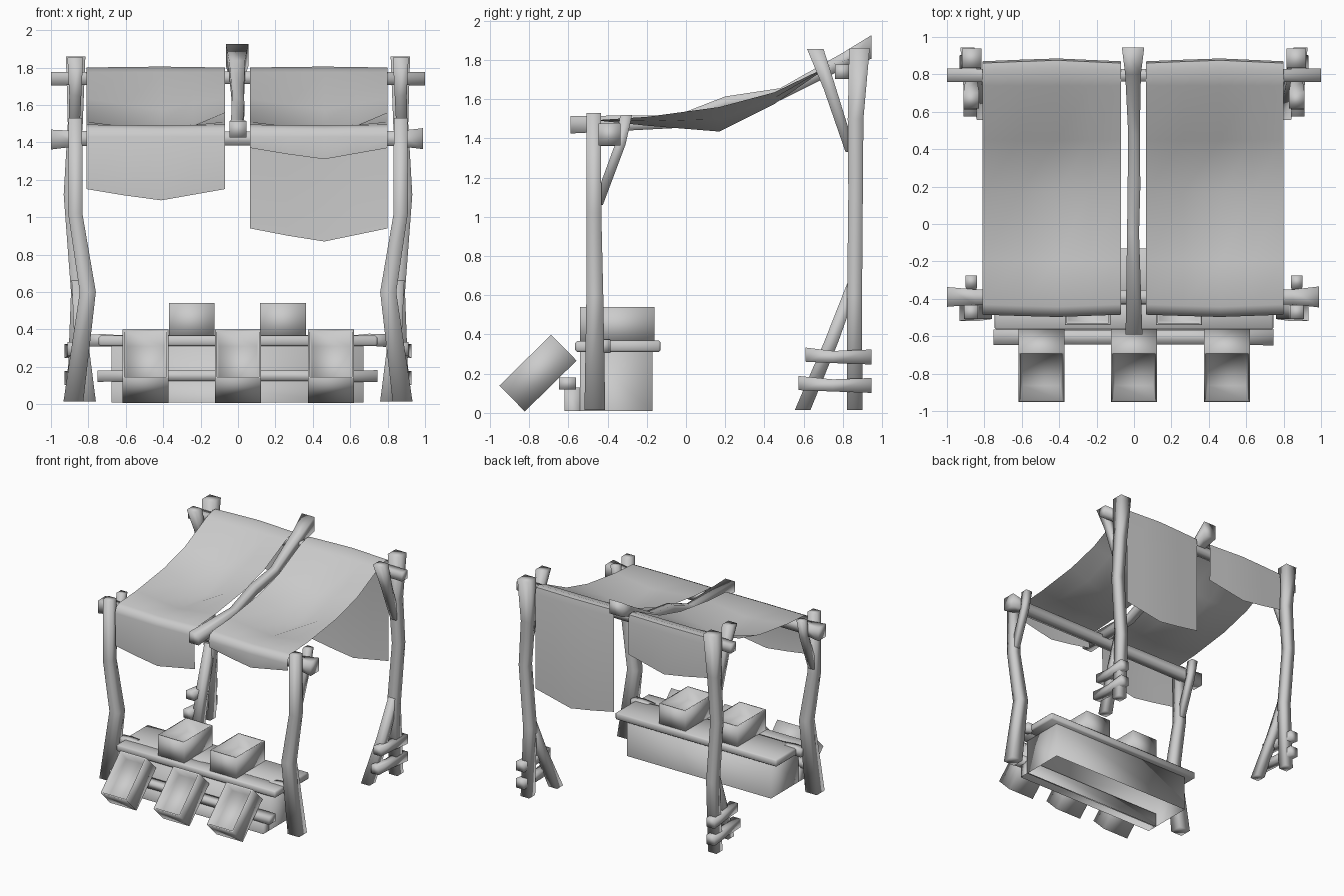
import bpy, bmesh, math
from mathutils import Vector, Matrix

if "Cube" in bpy.data.objects:
    bpy.data.objects.remove(bpy.data.objects["Cube"])


def finish(name, bm, smooth=100):
    bmesh.ops.recalc_face_normals(bm, faces=bm.faces)
    me = bpy.data.meshes.new(name)
    bm.to_mesh(me)
    bm.free()
    ob = bpy.data.objects.new(name, me)
    bpy.context.collection.objects.link(ob)
    bpy.ops.object.select_all(action='DESELECT')
    ob.select_set(True)
    bpy.context.view_layer.objects.active = ob
    bpy.ops.object.shade_smooth_by_angle(angle=math.radians(smooth))
    return ob


def log(name, pts, axis, mirror=1, squash=1.0):
    """Rough four-sided timber: rings (x, y, z, half width) flat to the given axis."""
    bm = bmesh.new()
    a, b = [i for i in range(3) if i != axis]
    rings = []
    for x, y, z, r in pts:
        ring = []
        for u, w in ((-1, -1), (1, -1), (1, 1), (-1, 1)):
            v = Vector((x * mirror, y, z))
            v[a] += r * u
            v[b] += r * w * squash
            ring.append(bm.verts.new(v))
        rings.append(ring)
    for p, q in zip(rings, rings[1:]):
        for k in range(4):
            bm.faces.new((p[k], p[(k + 1) % 4], q[(k + 1) % 4], q[k]))
    bm.faces.new(rings[0])
    bm.faces.new(rings[-1])
    return finish(name, bm)


def box(name, x0, x1, y0, y1, z0, z1, bevel=0.0, open_bottom=False):
    bm = bmesh.new()
    bmesh.ops.create_cube(bm, size=1)
    for v in bm.verts:
        v.co = Vector(((x0 + x1) / 2 + v.co.x * (x1 - x0), (y0 + y1) / 2 + v.co.y * (y1 - y0),
                       (z0 + z1) / 2 + v.co.z * (z1 - z0)))
    if open_bottom:
        bmesh.ops.delete(bm, geom=[f for f in bm.faces if f.normal.z < -0.5], context='FACES')
    if bevel:
        bmesh.ops.bevel(bm, geom=bm.edges[:], offset=bevel, segments=1, affect='EDGES')
    return finish(name, bm)


def crate(name, loc, tilt=0.0, size=(0.245, 0.37, 0.185)):
    """Open box with a thin rim and a hollow."""
    bm = bmesh.new()
    bmesh.ops.create_cube(bm, size=1)
    bmesh.ops.scale(bm, vec=size, verts=bm.verts)
    top = max(bm.faces, key=lambda f: f.calc_center_median().z)
    bmesh.ops.inset_region(bm, faces=[top], thickness=0.015)
    r = bmesh.ops.extrude_discrete_faces(bm, faces=[top])
    for v in r['faces'][0].verts:
        v.co.z -= 0.10
        v.co.x *= 0.92
        v.co.y *= 0.92
    bm.transform(Matrix.Translation(loc) @ Matrix.Rotation(tilt, 4, 'X'))
    return finish(name, bm)


def awning(name, x0, x1, front_z, back_z):
    """Sagging cloth sheet; rows are (y, edge z, middle z)."""
    rows = [(-0.475, front_z, front_z - 0.06), (-0.485, 1.43, 1.43), (-0.47, 1.475, 1.47),
            (-0.43, 1.495, 1.49), (-0.2, 1.51, 1.465), (0.17, 1.56, 1.435), (0.45, 1.635, 1.575),
            (0.74, 1.775, 1.775), (0.82, 1.80, 1.805), (0.86, 1.795, 1.80), (0.87, 1.74, 1.745),
            (0.865, back_z, back_z - 0.07)]
    bm = bmesh.new()
    grid = []
    for y, ze, zm in rows:
        bulge = 0.015 if y > 0.8 else (-0.012 if y < -0.4 else 0)
        grid.append([bm.verts.new((x0 + (x1 - x0) * t, y + bulge * w, ze + (zm - ze) * w))
                     for t, w in ((0, 0), (0.27, 0.55), (0.54, 1), (0.77, 0.5), (1, 0))])
    for p, q in zip(grid, grid[1:]):
        for k in range(4):
            bm.faces.new((p[k], p[k + 1], q[k + 1], q[k]))
    return finish(name, bm, 60)


# Posts, braces and ties on both sides
for side, s in (("left", -1), ("right", 1)):
    log(f"front_post_{side}", [(.88, -.465, .015, .053), (.803, -.465, .60, .043),
                               (.87, -.47, 1.02, .038), (.87, -.47, 1.53, .037)], 2, s)
    log(f"front_brace_{side}", [(.87, -.45, 1.06, .026), (.87, -.335, 1.37, .027),
                                (.87, -.305, 1.52, .03)], 2, s)
    log(f"back_post_{side}", [(.875, .86, .015, .04), (.855, .86, .60, .038), (.895, .865, 1.12, .037),
                              (.87, .865, 1.50, .040), (.868, .885, 1.86, .052)], 2, s)
    log(f"back_top_brace_{side}", [(.88, .84, 1.33, .026), (.87, .735, 1.65, .032),
                                   (.87, .66, 1.855, .042)], 2, s)
    log(f"back_foot_brace_{side}", [(.80, .595, .015, .04), (.84, .74, .36, .036),
                                    (.86, .86, .68, .03)], 2, s)
    for i, z in enumerate((.14, .285)):
        log(f"tie_{side}_{i}", [(.875, .575 + i * .035, z + .012, .036), (.882, .75, z, .031),
                                (.89, .945, z, .038)], 1, s)

# Cross beams and the central ridge pole
log("front_beam", [(-1, -.39, 1.415, .053), (-.85, -.39, 1.42, .04), (0, -.39, 1.42, .037),
                   (.85, -.39, 1.42, .04), (.99, -.39, 1.42, .056)], 0)
log("back_beam", [(-1, .795, 1.74, .036), (-.5, .795, 1.745, .033), (.5, .795, 1.745, .033),
                  (1, .795, 1.74, .036)], 0)
log("ridge_pole", [(0, -.59, 1.47, .045), (-.005, -.05, 1.485, .032), (0, .2, 1.58, .034),
                   (0, .48, 1.625, .031), (-.005, .8, 1.795, .042), (-.005, .945, 1.866, .06)], 1)

# Cloth roof halves with hanging flaps
awning("left_awning", -.81, -.07, 1.15, 1.46)
awning("right_awning", .065, .80, 1.37, .94)

# Counter
box("counter_base", -.675, .67, -.54, -.17, .01, .32, open_bottom=True)
box("counter_step", -.675, .67, -.62, -.53, .01, .13, open_bottom=True)
box("counter_front_plank", -.745, .745, -.565, -.42, .31, .367, bevel=.01)
box("counter_back_plank", -.755, .755, -.43, -.13, .31, .37, bevel=.01)
log("counter_middle_log", [(-.80, -.42, .34, .032), (-.72, -.42, .342, .033), (-.6, -.42, .338, .029),
                           (.6, -.42, .338, .029), (.7, -.42, .345, .032), (.79, -.42, .34, .034)], 0)
log("counter_rail", [(-.75, -.605, .15, .042), (-.3, -.605, .152, .038), (.3, -.605, .152, .038),
                     (.745, -.605, .15, .044)], 0, squash=.72)

# Goods crates
for i, x in enumerate((-.495, 0, .497)):
    crate(f"tilted_crate_{i}", (x, -.755, .203), math.radians(44.5))
for i, x in enumerate((-.247, .24)):
    crate(f"counter_crate_{i}", (x, -.35, .445), size=(.245, .38, .19))
